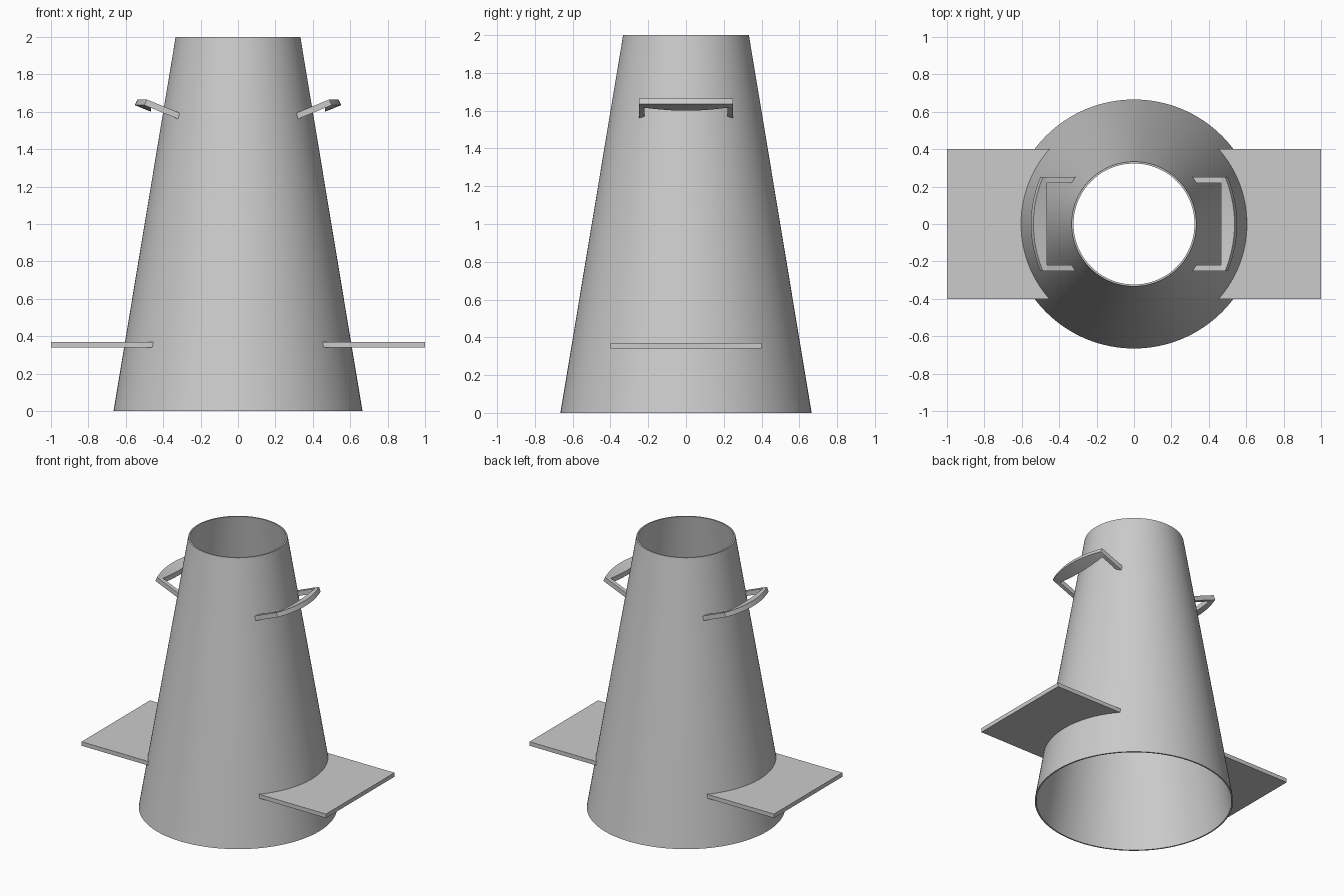
import bpy
import bmesh
import math

cube = bpy.data.objects.get("Cube")
if cube:
    bpy.data.objects.remove(cube, do_unlink=True)

grey = bpy.data.materials.new("plain_grey")
grey.use_nodes = True
GREY = (0.6, 0.6, 0.6, 1)
grey.diffuse_color = GREY
grey.node_tree.nodes["Principled BSDF"].inputs["Base Color"].default_value = GREY

BASE_R, TOP_R, HEIGHT, WALL = 0.665, 0.333, 2.0, 0.01


def finish(name, bm):
    bmesh.ops.recalc_face_normals(bm, faces=bm.faces)
    mesh = bpy.data.meshes.new(name)
    bm.to_mesh(mesh)
    bm.free()
    mesh.materials.append(grey)
    obj = bpy.data.objects.new(name, mesh)
    bpy.context.collection.objects.link(obj)
    bpy.ops.object.select_all(action="DESELECT")
    obj.select_set(True)
    bpy.context.view_layer.objects.active = obj
    bpy.ops.object.shade_smooth_by_angle(angle=math.radians(30))
    return obj


def loft(bm, sections):
    """Skin a list of equal closed sections and cap both ends."""
    rings = [[bm.verts.new(p) for p in s] for s in sections]
    for a, b in zip(rings, rings[1:]):
        for i in range(len(a)):
            j = (i + 1) % len(a)
            bm.faces.new((a[i], a[j], b[j], b[i]))
    bm.faces.new(rings[0])
    bm.faces.new(rings[-1])


def span(a, b, n):
    return [a + (b - a) * i / n for i in range(n + 1)]


def shell_x(y, z):
    """Where the middle of the tower wall lies at this depth and height."""
    r = BASE_R + (TOP_R - BASE_R) * z / HEIGHT - WALL / 2
    return math.sqrt(r * r - y * y)


# Hollow tapered tower: a wall profile turned about z
bm = bmesh.new()
profile = [(BASE_R, 0), (TOP_R, HEIGHT), (TOP_R - WALL, HEIGHT), (BASE_R - WALL, 0)]
verts = [bm.verts.new((r, 0, z)) for r, z in profile]
edges = [bm.edges.new((verts[i], verts[i - 1])) for i in range(4)]
bmesh.ops.spin(bm, geom=verts + edges, cent=(0, 0, 0), axis=(0, 0, 1),
               angle=math.tau, steps=128, use_merge=True)
bmesh.ops.remove_doubles(bm, verts=bm.verts, dist=1e-5)
finish("tapered_tower", bm)

# Handle slab: top and bottom outer corners, and its upward tilt
TOP, LOW, TILT = (0.487, 1.665), (0.501, 1.635), 0.41
INNER, HALF, ARM = 0.466, 0.25, 0.03


def arm_root(y, corner):
    """Follow a tilted edge inward until it meets the tower."""
    x = corner[0]
    for _ in range(12):
        z = corner[1] + TILT * (x - corner[0])
        x = shell_x(y, z)
    return x, z


def arm_section(s, y):
    pts = [(INNER, c[1] + TILT * (INNER - c[0])) for c in (TOP, LOW)]
    pts += [arm_root(y, c) for c in (LOW, TOP)]
    return [(s * x, y, z) for x, z in pts]


def bar_section(s, y):
    bulge = 0.05 * (1 - (y / HALF) ** 2)
    outer = [(c[0] + bulge, c[1]) for c in (TOP, LOW)]
    inner = [(INNER, z + TILT * (INNER - x)) for x, z in reversed(outer)]
    return [(s * x, y, z) for x, z in outer + inner]


for side, s in (("left", 1), ("right", -1)):
    # Flat step plate fitted to the tower
    bm = bmesh.new()
    sections = []
    for y in span(-0.4, 0.4, 32):
        sections.append([(s * shell_x(y, 0.34), y, 0.34), (s, y, 0.34),
                         (s, y, 0.37), (s * shell_x(y, 0.37), y, 0.37)])
    loft(bm, sections)
    finish(side + "_step_plate", bm)

    # Tilted handle: bowed grip and two arms
    bm = bmesh.new()
    loft(bm, [bar_section(s, y) for y in span(-HALF, HALF, 32)])
    for a, b in ((-HALF, ARM - HALF), (HALF - ARM, HALF)):
        loft(bm, [arm_section(s, y) for y in span(a, b, 3)])
    finish(side + "_handle", bm)
